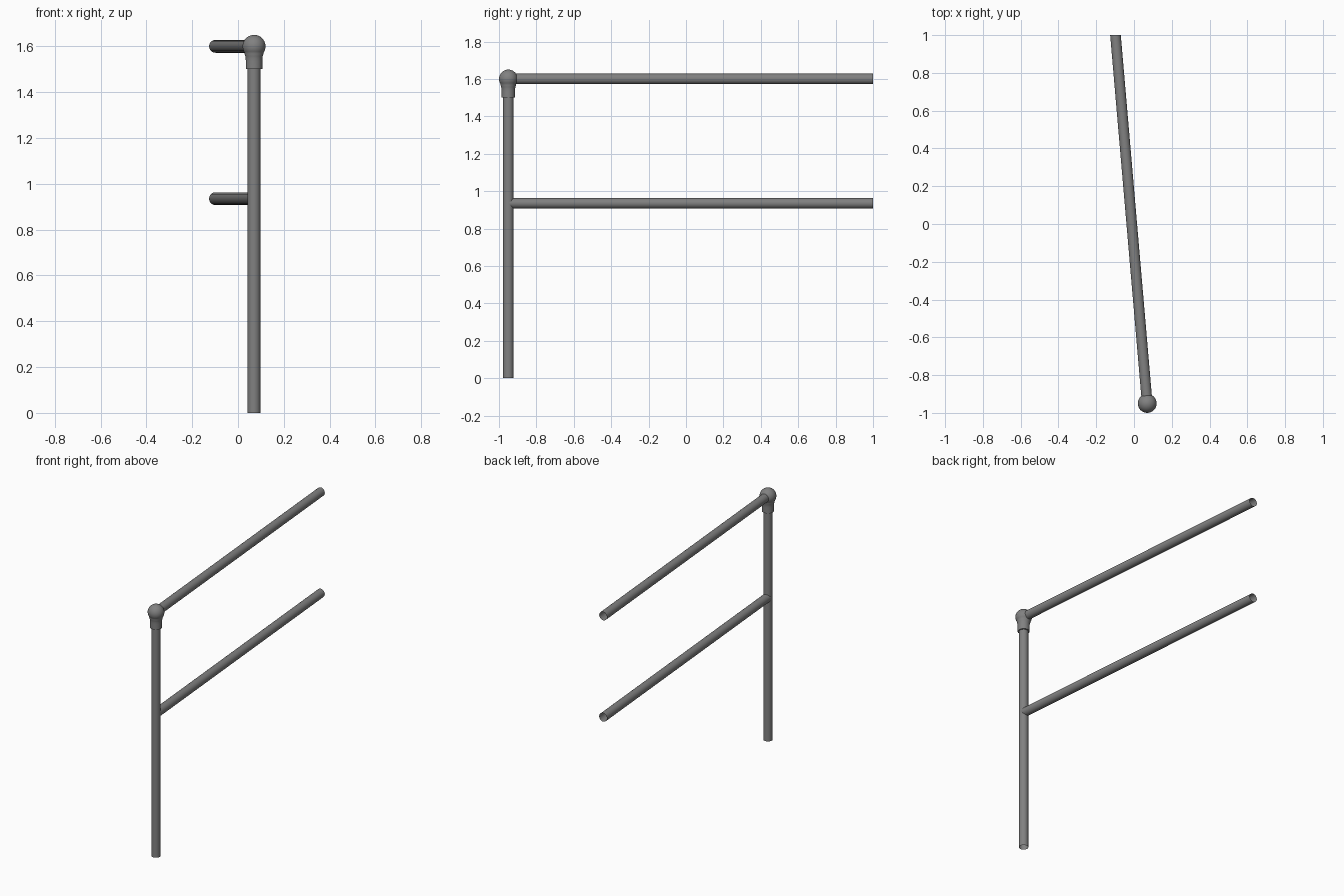
import bpy, bmesh, math
from mathutils import Vector

cube = bpy.data.objects.get("Cube")
if cube:
    bpy.data.objects.remove(cube)

# Single painted steel colour
steel = bpy.data.materials.new("grey steel")
steel.use_nodes = True
GREY = (0.22, 0.22, 0.22, 1)
steel.diffuse_color = GREY
steel.node_tree.nodes["Principled BSDF"].inputs["Base Color"].default_value = GREY

POST_X, POST_Y = 0.07, -0.95
RAIL_Z, MID_Z = 1.6, 0.935
TUBE_R, BALL_R, COLLAR_R = 0.028, 0.05, 0.036


def finish(name, bm):
    bmesh.ops.recalc_face_normals(bm, faces=bm.faces)
    mesh = bpy.data.meshes.new(name)
    bm.to_mesh(mesh)
    bm.free()
    mesh.materials.append(steel)
    obj = bpy.data.objects.new(name, mesh)
    bpy.context.collection.objects.link(obj)
    bpy.ops.object.select_all(action="DESELECT")
    obj.select_set(True)
    bpy.context.view_layer.objects.active = obj
    bpy.ops.object.shade_smooth_by_angle(angle=math.radians(40))
    return obj


def tube(name, start, end, trim_y=None):
    """Open-ended tube between two points, optionally cut square at a y plane."""
    start, end = Vector(start), Vector(end)
    axis = end - start
    bm = bmesh.new()
    bmesh.ops.create_cone(bm, cap_ends=False, segments=32, radius1=TUBE_R,
                          radius2=TUBE_R, depth=axis.length)
    turn = axis.to_track_quat("Z", "Y").to_matrix().to_4x4()
    turn.translation = (start + end) / 2
    bm.transform(turn)
    if trim_y is not None:
        bmesh.ops.bisect_plane(bm, geom=bm.verts[:] + bm.edges[:] + bm.faces[:],
                               plane_co=(0, trim_y, 0), plane_no=(0, 1, 0),
                               clear_outer=True)
    return finish(name, bm)


# Upright post
tube("post", (POST_X, POST_Y, 0), (POST_X, POST_Y, RAIL_Z - 0.03))

# Two rails running back from the post, cut square at the rear
slope = (-0.098 - POST_X) / (1 - POST_Y)
for name, z in (("top_rail", RAIL_Z), ("middle_rail", MID_Z)):
    tube(name, (POST_X, POST_Y, z),
         (POST_X + slope * 2, POST_Y + 2, z), trim_y=1)

# Ball fitting: lathed sphere flowing into a collar around the post
profile = [(TUBE_R, -0.1), (COLLAR_R, -0.1), (COLLAR_R, -0.065),
           (0.0365, -0.052), (0.038, -0.043), (0.041, -0.033)]
for i in range(15):
    a = math.radians(-35 + 125 * i / 14)
    profile.append((BALL_R * math.cos(a), BALL_R * math.sin(a)))
bm = bmesh.new()
verts = [bm.verts.new((POST_X + r, POST_Y, RAIL_Z + z)) for r, z in profile]
edges = [bm.edges.new(pair) for pair in zip(verts, verts[1:])]
bmesh.ops.spin(bm, geom=verts + edges, cent=(POST_X, POST_Y, 0), axis=(0, 0, 1),
               angle=math.tau, steps=32, use_merge=True)
bmesh.ops.remove_doubles(bm, verts=bm.verts, dist=0.0001)
finish("ball_fitting", bm)
